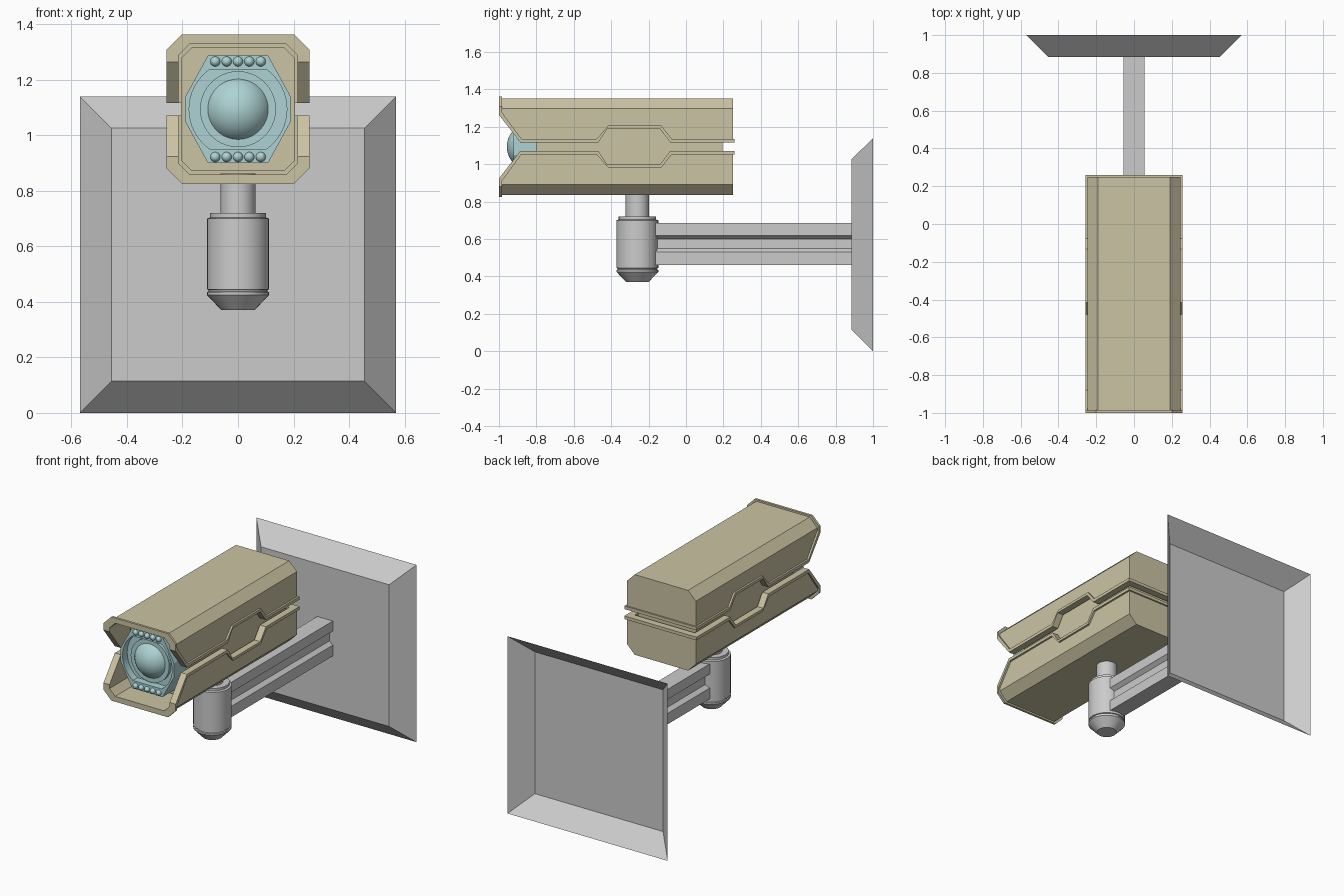
import bpy, bmesh, math
from mathutils import Matrix

if "Cube" in bpy.data.objects:
    bpy.data.objects.remove(bpy.data.objects["Cube"])

CZ = 1.094  # height of the camera axis


def material(name, rgb):
    m = bpy.data.materials.new(name)
    m.diffuse_color = (*rgb, 1)
    m.use_nodes = True
    m.node_tree.nodes["Principled BSDF"].inputs["Base Color"].default_value = m.diffuse_color
    return m


TAN = material("tan_paint", (0.60, 0.55, 0.37))
BLUE = material("pale_blue", (0.42, 0.65, 0.66))


def finish(name, bm, mat=None, z=0, smooth=False):
    bmesh.ops.recalc_face_normals(bm, faces=bm.faces)
    me = bpy.data.meshes.new(name)
    bm.to_mesh(me)
    bm.free()
    ob = bpy.data.objects.new(name, me)
    ob.location.z = z
    bpy.context.collection.objects.link(ob)
    if mat:
        me.materials.append(mat)
    if smooth:
        select(ob)
        bpy.ops.object.shade_smooth_by_angle(angle=math.radians(35))
    return ob


def select(ob):
    bpy.ops.object.select_all(action='DESELECT')
    ob.select_set(True)
    bpy.context.view_layer.objects.active = ob


def prism(name, pts, axis, a, b, mat=None, z=0):
    """Extrude a 2D outline along x (outline in y,z) or y (outline in x,z)."""
    bm = bmesh.new()
    place = (lambda p, t: (t, p[0], p[1])) if axis == 'x' else (lambda p, t: (p[0], t, p[1]))
    lo = [bm.verts.new(place(p, a)) for p in pts]
    hi = [bm.verts.new(place(p, b)) for p in pts]
    bm.faces.new(lo)
    bm.faces.new(hi)
    for i in range(len(pts)):
        j = (i + 1) % len(pts)
        bm.faces.new((lo[i], lo[j], hi[j], hi[i]))
    return finish(name, bm, mat, z)


def octagon(w, h, cx, cz):
    q = [(w, h - cz), (w - cx, h)]
    q += [(-x, z) for x, z in reversed(q)]
    return q + [(-x, -z) for x, z in q]


def boolean(ob, cutter, op):
    m = ob.modifiers.new("cut", 'BOOLEAN')
    m.operation, m.object, m.solver = op, cutter, 'EXACT'
    select(ob)
    bpy.ops.object.modifier_apply(modifier=m.name)
    bpy.data.objects.remove(cutter)


def lathe(name, prof, n=32):
    bm = bmesh.new()
    vs = [bm.verts.new((r, 0, z)) for r, z in prof]
    es = [bm.edges.new(e) for e in zip(vs, vs[1:])]
    bmesh.ops.spin(bm, geom=vs + es, axis=(0, 0, 1), cent=(0, 0, 0),
                   angle=math.tau, steps=n, use_merge=True)
    bmesh.ops.remove_doubles(bm, verts=bm.verts, dist=1e-5)
    return finish(name, bm, smooth=True)


def ball(name, r, x, y, z, u, v):
    bm = bmesh.new()
    bmesh.ops.create_uvsphere(bm, u_segments=u, v_segments=v, radius=r,
                              matrix=Matrix.Translation((x, y, 0)) @ Matrix.Rotation(math.pi / 2, 4, 'X'))
    return finish(name, bm, BLUE, z, True)


# Wall plate: a shallow pan, open at the back
bm = bmesh.new()
rings = [[bm.verts.new((sx * h, y, 0.57 + sz * h)) for sx, sz in ((-1, -1), (1, -1), (1, 1), (-1, 1))]
         for h, y in ((0.57, 1.0), (0.456, 0.885))]
for i in range(4):
    j = (i + 1) % 4
    bm.faces.new((rings[0][i], rings[0][j], rings[1][j], rings[1][i]))
bm.faces.new(rings[1])
finish("wall_plate", bm)

# Arm: grooved beam
half = [(0.055, 0.46), (0.055, 0.53), (0.03, 0.55), (0.03, 0.60), (0.055, 0.62), (0.055, 0.685)]
prism("arm", half + [(-x, z) for x, z in reversed(half)], 'y', -0.2, 0.885)

# Pivot with neck
pivot = lathe("pivot", [(0, .37), (.06, .37), (.112, .425), (.112, .435), (.106, .437), (.106, .443),
                        (.112, .445), (.112, .70), (.10, .704), (.10, .72), (.063, .72), (.063, .862), (0, .862)])
pivot.location.y = -0.26

# Housing shells and raised trim: upper half shaped by a stepped side outline, mirrored down
lower = [(-1, .17), (-.885, .022), (-.47, .022), (-.42, .096), (-.14, .096), (-.083, .022), (.27, .022)]
upper = [(.27, .042), (-.076, .042), (-.133, .113), (-.415, .113), (-.478, .042), (-.88, .042), (-.985, .185)]


def shell_part(name, outline, w, h, y1):
    ob = prism(name, octagon(w, h, .055, .055), 'y', -1, y1, TAN, CZ)
    boolean(ob, prism("cavity", octagon(.214, .235, .04, .04), 'y', -1.1, .215, None, CZ), 'DIFFERENCE')
    boolean(ob, prism("side_outline", outline, 'x', -.4, .4, None, CZ), 'INTERSECT')
    m = ob.modifiers.new("lower_half", 'MIRROR')
    m.use_axis = (False, False, True)


shell_part("housing_shells", upper + [(-.985, .4), (.27, .4)], .245, .258, .25)
shell_part("housing_trim", lower + upper + [(-.985, .4), (-1, .4)], .257, .269, .26)

# Inner core seen through the gap
prism("housing_core", octagon(.206, .223, .04, .04), 'y', -.8, .195, TAN, CZ)

# Lens bezel with a recess that is round at the sides and flat above and below
bezel = prism("lens_bezel", octagon(.19, .194, .082, .149), 'y', -.922, -.79, BLUE, CZ)
a = math.asin(.143 / .176)
arc = [(.176 * math.cos(t), .176 * math.sin(t)) for t in [a * (i / 8 - 1) for i in range(17)]]
boolean(bezel, prism("recess", arc + [(-x, -z) for x, z in arc], 'y', -1, -.875, None, CZ), 'DIFFERENCE')

# Collar, dome and small lamps
circle = [(.137 * math.cos(math.tau * i / 40), .137 * math.sin(math.tau * i / 40)) for i in range(40)]
prism("lens_collar", circle, 'y', -.895, -.86, BLUE, CZ)
ball("lens_dome", .126, 0, -.832, CZ, 40, 20)
for side in (-1, 1):
    for i in range(-2, 3):
        ball("lamp", .018, i * .041, -.922, CZ + side * .172, 16, 8)
